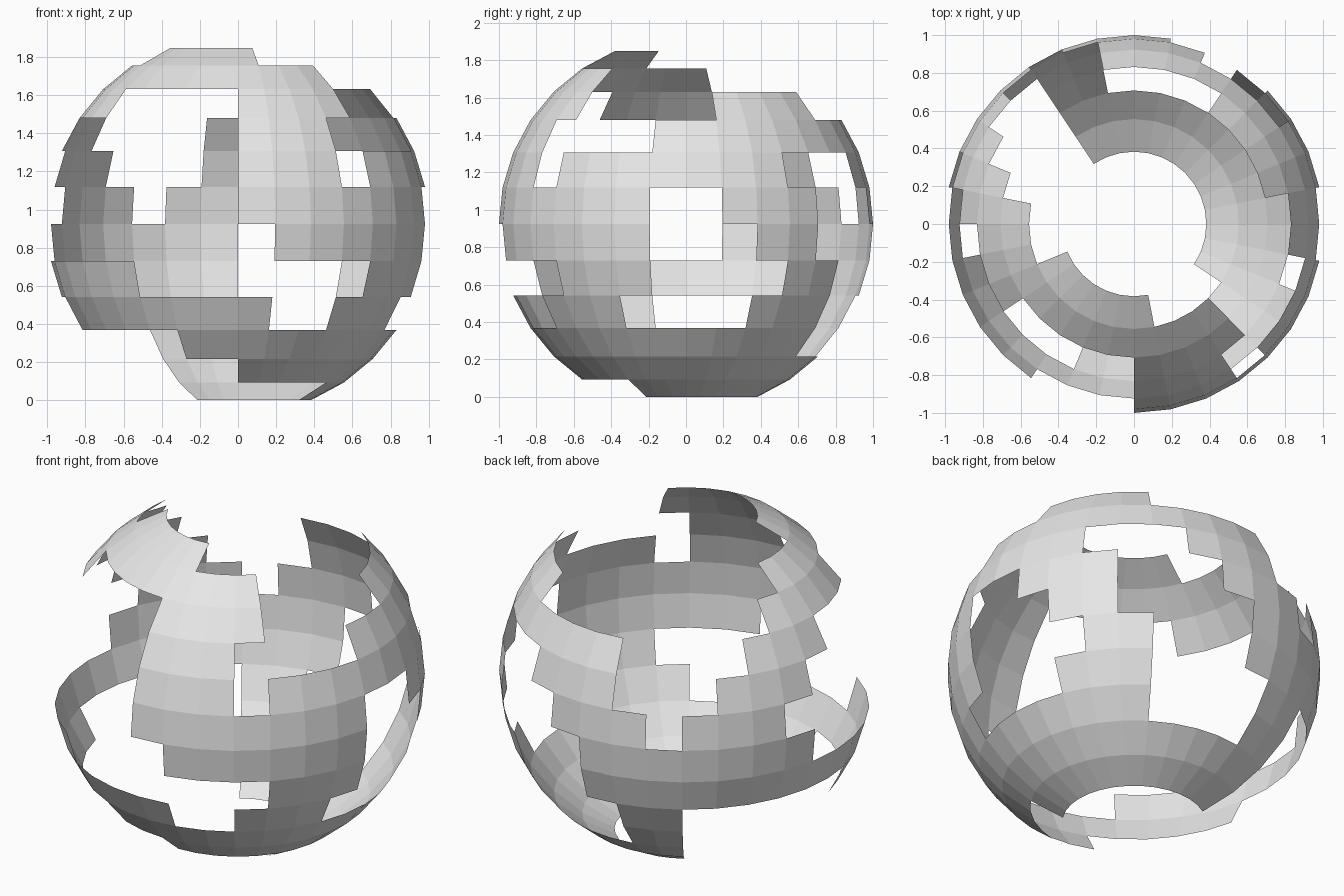
import bpy, bmesh, math

cube = bpy.data.objects.get("Cube")
if cube:
    bpy.data.objects.remove(cube, do_unlink=True)

SEGMENTS, RINGS = 32, 16
STEP = 2 * math.pi / SEGMENTS

# Panels kept in each band, lowest band first: (first, last + 1) segment,
# counted counter-clockwise from +x; spans may run past a full turn
BANDS = [
    [(29, 43)],
    [(24, 43)],
    [(22, 37), (41, 43)],
    [(9, 11), (17, 25), (27, 30), (34, 37)],
    [(8, 21), (28, 31), (35, 37)],
    [(8, 15), (25, 31), (34, 36)],
    [(7, 10), (11, 14), (24, 31), (33, 36)],
    [(12, 15), (24, 27), (28, 35), (38, 41)],
    [(13, 16), (24, 27), (31, 41)],
    [(14, 19), (24, 28), (33, 37)],
    [(15, 28)],
    [(18, 25)],
]


def is_kept(face):
    c = face.calc_center_median()
    latitude = math.atan2(c.z, math.hypot(c.x, c.y))
    band = math.floor(latitude / STEP) + RINGS // 2 - 2
    seg = math.floor((math.atan2(c.y, c.x) % (2 * math.pi)) / STEP)
    if not 0 <= band < len(BANDS):
        return False
    return any(a <= s < b for a, b in BANDS[band] for s in (seg, seg + SEGMENTS))


# Sphere shell with open panels
bm = bmesh.new()
bmesh.ops.create_uvsphere(bm, u_segments=SEGMENTS, v_segments=RINGS, radius=1)
bmesh.ops.delete(bm, geom=[f for f in bm.faces if not is_kept(f)], context="FACES")
base = min(v.co.z for v in bm.verts)
bmesh.ops.translate(bm, verts=bm.verts, vec=(0, 0, -base))

mesh = bpy.data.meshes.new("broken_sphere_shell")
bm.to_mesh(mesh)
bm.free()
shell = bpy.data.objects.new("broken_sphere_shell", mesh)
bpy.context.collection.objects.link(shell)

# Plain grey finish
grey = bpy.data.materials.new("light_grey")
grey.use_nodes = True
color = (0.8, 0.8, 0.8, 1)
grey.diffuse_color = color
grey.node_tree.nodes["Principled BSDF"].inputs["Base Color"].default_value = color
mesh.materials.append(grey)
